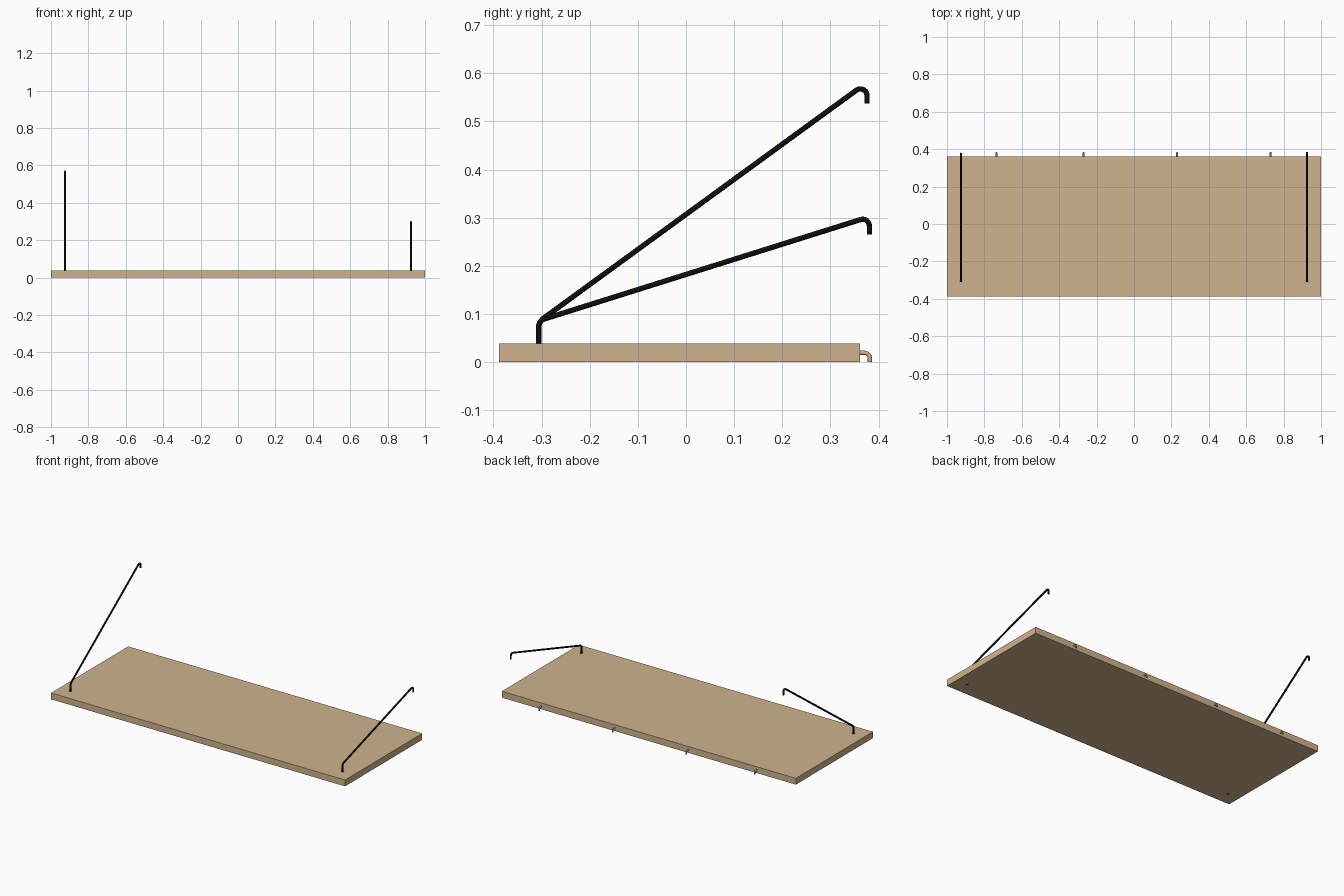
import bpy, math
from mathutils import Vector

if "Cube" in bpy.data.objects:
    bpy.data.objects.remove(bpy.data.objects["Cube"])


def material(name, rgb):
    m = bpy.data.materials.new(name)
    m.diffuse_color = (*rgb, 1)
    m.use_nodes = True
    m.node_tree.nodes["Principled BSDF"].inputs["Base Color"].default_value = m.diffuse_color
    return m


wood = material("tan_wood", (0.63, 0.45, 0.27))
black = material("black_metal", (0.004, 0.004, 0.005))


def fillet(a, corner, b, t, steps=6):
    """Arc that rounds the corner, starting t away from it on both legs."""
    u, v = (a - corner).normalized(), (b - corner).normalized()
    half = u.angle(v) / 2
    centre = corner + (u + v).normalized() * t / math.cos(half)
    p, q = corner + u * t - centre, corner + v * t - centre
    r = p.length
    return [centre + p.normalized().slerp(q.normalized(), i / steps) * r
            for i in range(steps + 1)]


def bent_rod(name, x, yz, bends, radius, mat):
    """Round bar along a y/z path with rounded corners."""
    pts = [Vector((x, y, z)) for y, z in yz]
    path = [pts[0]]
    for i, t in enumerate(bends, 1):
        path += fillet(pts[i - 1], pts[i], pts[i + 1], t)
    path.append(pts[-1])
    cu = bpy.data.curves.new(name, 'CURVE')
    cu.dimensions = '3D'
    cu.bevel_depth = radius
    cu.bevel_resolution = 2
    cu.use_fill_caps = True
    sp = cu.splines.new('POLY')
    sp.points.add(len(path) - 1)
    for p, co in zip(sp.points, path):
        p.co = (*co, 1)
    cu.materials.append(mat)
    ob = bpy.data.objects.new(name, cu)
    bpy.context.collection.objects.link(ob)
    bpy.ops.object.select_all(action='DESELECT')
    ob.select_set(True)
    bpy.context.view_layer.objects.active = ob
    bpy.ops.object.convert(target='MESH')
    bpy.ops.object.shade_smooth_by_angle(angle=math.radians(50))
    return ob


# Shelf board
ROD_X, ROD_Y = 0.925, -0.306
bpy.ops.mesh.primitive_cube_add(size=1, location=(0, -0.0135, 0.0195))
board = bpy.context.object
board.name = "shelf_board"
board.scale = (2, 0.749, 0.039)
bpy.ops.object.transform_apply(location=True, rotation=False, scale=True)
board.data.materials.append(wood)

# Drilled holes for the two support rods
for side in (-1, 1):
    bpy.ops.mesh.primitive_cylinder_add(vertices=16, radius=0.008, depth=0.2,
                                        location=(side * ROD_X, ROD_Y, 0.02))
    cutter = bpy.context.object
    cutter.hide_render = True
    cutter.data.materials.append(wood)
    bpy.context.view_layer.objects.active = board
    mod = board.modifiers.new("hole", 'BOOLEAN')
    mod.operation = 'DIFFERENCE'
    mod.solver = 'EXACT'
    mod.object = cutter
    bpy.ops.object.modifier_apply(modifier=mod.name)
    bpy.data.objects.remove(cutter)

# Support rods: a steep one on the left, a shallow one on the right
bent_rod("left_support_rod", -ROD_X,
         [(ROD_Y, 0.001), (ROD_Y, 0.084), (0.376, 0.581), (0.376, 0.537)],
         [0.014, 0.027], 0.0055, black)
bent_rod("right_support_rod", ROD_X,
         [(ROD_Y, 0.001), (ROD_Y, 0.086), (0.381, 0.302), (0.381, 0.265)],
         [0.012, 0.019], 0.0055, black)

# Small wall hooks along the back edge
for i, x in enumerate((-0.735, -0.27, 0.23, 0.73)):
    bent_rod(f"back_hook_{i + 1}", x,
             [(0.33, 0.0195), (0.382, 0.0195), (0.382, 0.0)],
             [0.012], 0.0045, wood)
